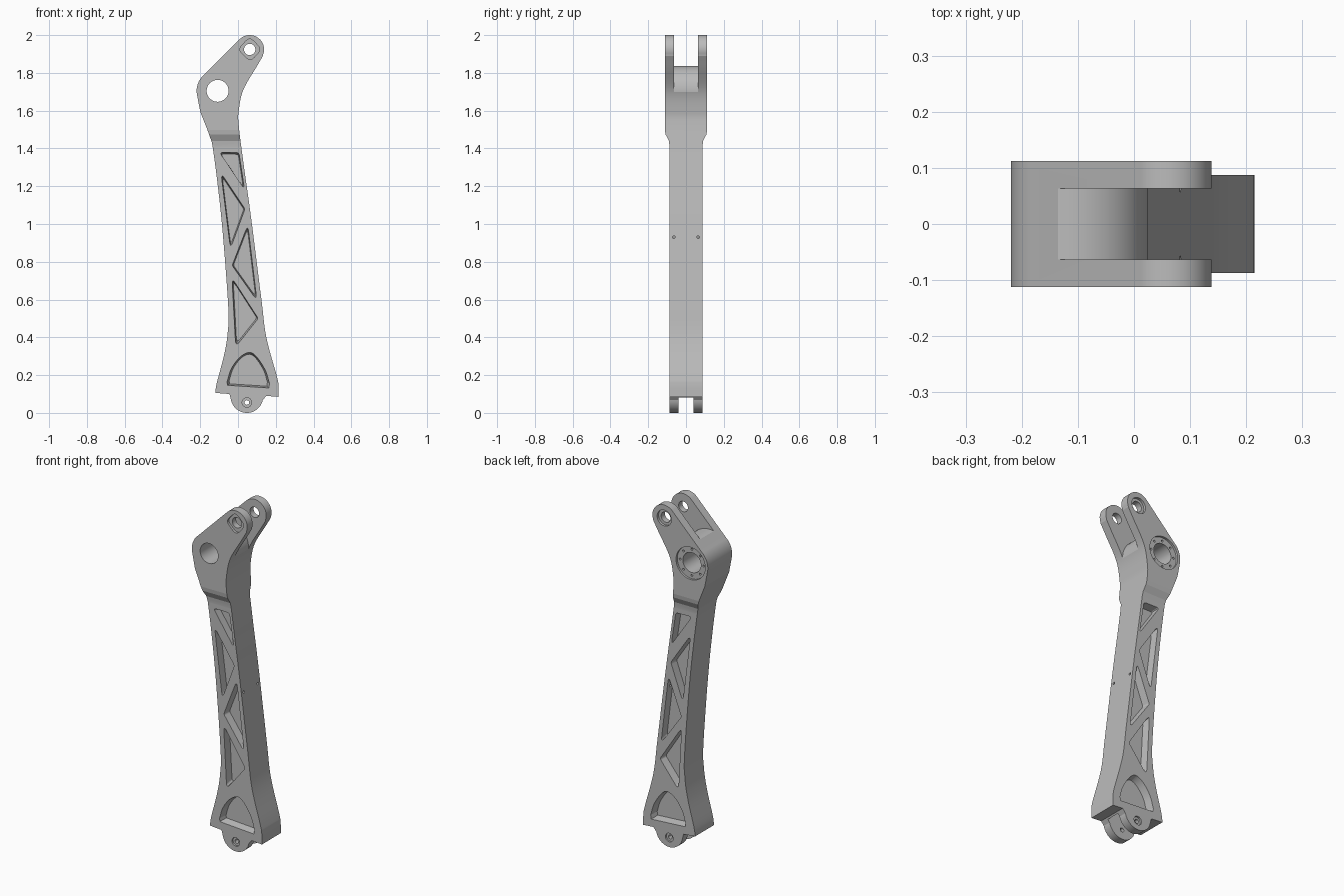
import bpy, bmesh, math
from mathutils import Vector

cube = bpy.data.objects.get("Cube")
if cube:
    bpy.data.objects.remove(cube, do_unlink=True)

metal = bpy.data.materials.new("cast_grey")
metal.use_nodes = True
grey = (0.5, 0.5, 0.5, 1)
metal.diffuse_color = grey
metal.node_tree.nodes["Principled BSDF"].inputs["Base Color"].default_value = grey

BOSS = (-0.108, 1.705)   # large pivot centre
EYE = (0.062, 1.924)     # upper fork eye centre
LUG = (0.047, 0.086)     # lower lug centre
PIN = (0.047, 0.055)     # lower pin hole centre
HEAD_Y, SHAFT_Y = 0.112, 0.087


def arc(c, r, a0, a1, n=32):
    angles = [math.radians(a0 + (a1 - a0) * i / n) for i in range(n + 1)]
    return [(c[0] + r * math.cos(a), c[1] + r * math.sin(a)) for a in angles]


def circle(c, r, n=64):
    return arc(c, r, 0, 360 * (n - 1) / n, n - 1)


def spline(pts, n=8):
    """Smooth curve through the points."""
    v = [Vector(p) for p in pts]
    v = [2 * v[0] - v[1]] + v + [2 * v[-1] - v[-2]]
    out = []
    for a, b, c, d in zip(v, v[1:], v[2:], v[3:]):
        for i in range(n):
            t = i / n
            out.append((b + (c - a) * t / 2 + (a - 2.5 * b + 2 * c - d / 2) * t * t
                        + (1.5 * (b - c) + (d - a) / 2) * t ** 3)[:])
    return out + [tuple(pts[-1])]


def rounded(corners, n=6):
    """Polygon with filleted corners; each corner is (x, z, fillet length)."""
    out = []
    for i, (x, z, r) in enumerate(corners):
        p = Vector((x, z))
        prev = Vector(corners[i - 1][:2])
        nxt = Vector(corners[(i + 1) % len(corners)][:2])
        a = p + (prev - p).normalized() * r
        b = p + (nxt - p).normalized() * r
        for k in range(n + 1):
            t = k / n
            out.append((a * (1 - t) ** 2 + p * 2 * t * (1 - t) + b * t * t)[:])
    return out


def prism(name, outline, lo, hi, axis="y", end_scale=1.0):
    """Extrude an outline along an axis, optionally tapering to the far end."""
    bm = bmesh.new()
    cu = (min(p[0] for p in outline) + max(p[0] for p in outline)) / 2
    cv = (min(p[1] for p in outline) + max(p[1] for p in outline)) / 2
    rings = []
    for d, s in ((lo, 1), (hi, end_scale)):
        ring = []
        for u, v in outline:
            u, v = cu + (u - cu) * s, cv + (v - cv) * s
            ring.append(bm.verts.new((u, d, v) if axis == "y" else (d, u, v)))
        rings.append(ring)
    n = len(outline)
    for i in range(n):
        j = (i + 1) % n
        bm.faces.new((rings[0][i], rings[0][j], rings[1][j], rings[1][i]))
    for ring in rings:
        bm.faces.new(ring)
    bmesh.ops.recalc_face_normals(bm, faces=bm.faces)
    mesh = bpy.data.meshes.new(name)
    bm.to_mesh(mesh)
    bm.free()
    ob = bpy.data.objects.new(name, mesh)
    bpy.context.collection.objects.link(ob)
    mesh.materials.append(metal)
    return ob


# Arm body: full side outline, clockwise from the lower left corner
left_side = spline([(-0.119, 0.106), (-0.113, 0.155), (-0.073, 0.31), (-0.054, 0.43),
                    (-0.052, 0.57), (-0.087, 1.02), (-0.13, 1.38), (-0.152, 1.47),
                    (-0.2, 1.595)])
right_side = spline([(0.132, 1.89), (0.1, 1.835), (0.028, 1.71), (0.004, 1.6),
                     (0.004, 1.52), (0.03, 1.315), (0.071, 1.02), (0.124, 0.6),
                     (0.15, 0.4), (0.204, 0.2), (0.214, 0.15), (0.215, 0.085)])
outline = (left_side + arc(BOSS, 0.111, 192, 131) + arc(EYE, 0.076, 131, -20)
           + right_side + [(0.15, 0.09)] + arc(LUG, 0.086, -12, -168)
           + [(-0.045, 0.1)])
arm = prism("arm_body", outline, -HEAD_Y, HEAD_Y)


def cut(tool):
    tool.hide_render = True
    mod = arm.modifiers.new("cut", "BOOLEAN")
    mod.operation, mod.solver, mod.object = "DIFFERENCE", "EXACT", tool
    bpy.context.view_layer.objects.active = arm
    bpy.ops.object.modifier_apply(modifier=mod.name)
    bpy.data.objects.remove(tool, do_unlink=True)


# Thin the shaft below the head on both sides
for s in (-1, 1):
    step = [(SHAFT_Y, -0.1), (SHAFT_Y, 1.41), (0.0905, 1.44), (0.1085, 1.475),
            (0.1122, 1.5), (0.2, 1.5), (0.2, -0.1)]
    cut(prism("thinning_cutter", [(s * y, z) for y, z in step], -0.5, 0.5, "x"))

# Upper fork slot, leaving the round pivot housing
slot = arc(BOSS, 0.132, 107, -6) + [(0.4, 1.69), (0.4, 2.2), (-0.147, 2.2)]
cut(prism("upper_slot_cutter", slot, -0.063, 0.063))

# Lower fork gap
cut(prism("lower_slot_cutter", circle(PIN, 0.1), -0.04, 0.04))

# Through holes
for c, r in ((BOSS, 0.058), (EYE, 0.03), (PIN, 0.012)):
    cut(prism("hole_cutter", circle(c, r), -0.3, 0.3))

# Bearing seat with its ring of screw holes, on the back
cut(prism("seat_cutter", circle(BOSS, 0.094), 0.1, 0.2))
for x, z in circle(BOSS, 0.076, 8):
    cut(prism("screw_cutter", circle((x, z), 0.006, 12), 0.08, 0.2))

# Eye recesses: rounded diamond in front, round at the back
diamond = rounded([(0.062, 1.99, 0.03), (0.124, 1.926, 0.03),
                   (0.066, 1.86, 0.03), (0.0, 1.924, 0.03)])
cut(prism("eye_front_cutter", diamond, -0.2, -0.098))
cut(prism("eye_back_cutter", circle(EYE, 0.046), 0.098, 0.2))

# Lower pin countersinks
for s in (-1, 1):
    cut(prism("pin_cutter", circle(PIN, 0.025, 32), s * 0.2, s * 0.077))

# Lightening pockets, the same on both sides
bell = spline([(-0.058, 0.165), (-0.035, 0.235), (0.01, 0.295), (0.06, 0.32),
               (0.1, 0.295), (0.145, 0.225), (0.167, 0.155)])
pockets = [
    rounded([(-0.098, 1.38, 0.02), (0.005, 1.378, 0.015), (0.034, 1.185, 0.025)]),
    rounded([(-0.09, 1.27, 0.035), (0.037, 1.08, 0.012), (-0.04, 0.87, 0.035)]),
    rounded([(0.052, 0.995, 0.035), (-0.031, 0.78, 0.012), (0.1, 0.595, 0.035)]),
    rounded([(-0.032, 0.715, 0.035), (0.107, 0.5, 0.012), (-0.012, 0.35, 0.035)]),
    bell + [(0.163, 0.132), (-0.056, 0.146)],
]
for shape in pockets:
    for s in (-1, 1):
        cut(prism("pocket_cutter", shape, s * SHAFT_Y * 1.001, s * 0.043, "y", 0.9))

# Small drain holes on the side edge
for y in (-0.064, 0.064):
    cut(prism("drain_cutter", circle((y, 0.93), 0.007, 16), 0.04, 0.3, "x"))

# Smooth curved walls, crisp edges
bpy.ops.object.select_all(action="DESELECT")
arm.select_set(True)
bpy.context.view_layer.objects.active = arm
bpy.ops.object.shade_smooth_by_angle(angle=math.radians(8))
